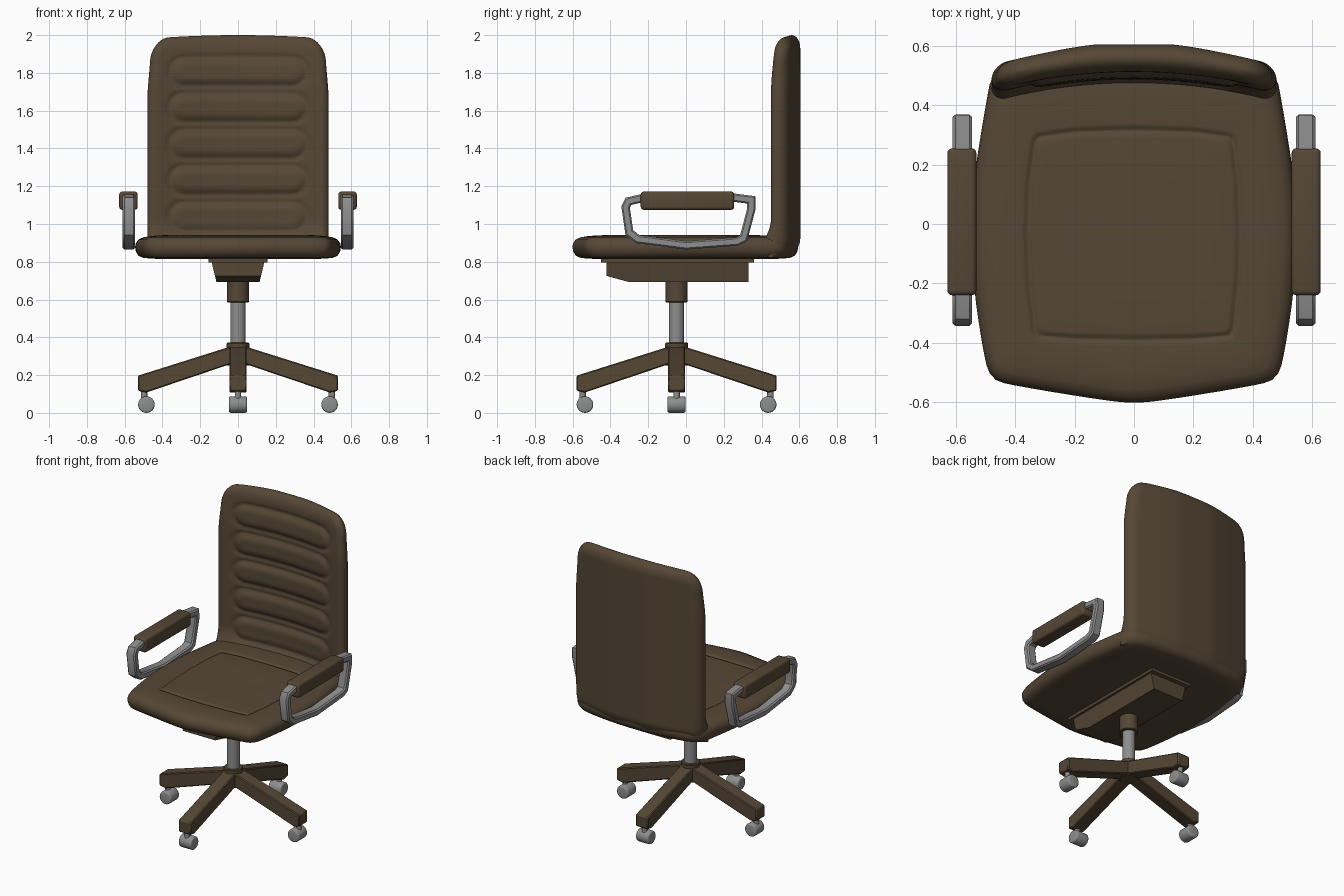
import bpy, bmesh, math
from mathutils import Matrix, Vector

if "Cube" in bpy.data.objects:
    bpy.data.objects.remove(bpy.data.objects["Cube"])


def material(name, rgb):
    m = bpy.data.materials.new(name)
    m.diffuse_color = (*rgb, 1)
    m.use_nodes = True
    m.node_tree.nodes["Principled BSDF"].inputs["Base Color"].default_value = m.diffuse_color
    return m


BROWN = material("brown leather", (0.092, 0.063, 0.036))
GREY = material("grey metal", (0.27, 0.27, 0.27))


def finish(name, bm, mat, bevel=0, segs=2, angle=35):
    bmesh.ops.remove_doubles(bm, verts=bm.verts, dist=1e-4)
    bmesh.ops.recalc_face_normals(bm, faces=bm.faces)
    if bevel:
        edges = [e for e in bm.edges if e.calc_face_angle(0) > 0.6]
        bmesh.ops.bevel(bm, geom=edges, offset=bevel, segments=segs, profile=0.5, affect='EDGES')
    me = bpy.data.meshes.new(name)
    bm.to_mesh(me)
    bm.free()
    ob = bpy.data.objects.new(name, me)
    bpy.context.collection.objects.link(ob)
    me.materials.append(mat)
    bpy.ops.object.select_all(action='DESELECT')
    ob.select_set(True)
    bpy.context.view_layer.objects.active = ob
    bpy.ops.object.shade_smooth_by_angle(angle=math.radians(angle))
    return ob


def loft(rings, caps=True, closed=False):
    bm = bmesh.new()
    vr = [[bm.verts.new(p) for p in r] for r in rings]
    n = len(vr[0])
    pairs = list(zip(vr, vr[1:])) + ([(vr[-1], vr[0])] if closed else [])
    for a, b in pairs:
        for i in range(n):
            j = (i + 1) % n
            bm.faces.new((a[i], a[j], b[j], b[i]))
    if caps and not closed:
        bm.faces.new(vr[0])
        bm.faces.new(vr[-1])
    return bm


def box(name, x, y, z, mat, bevel=0, segs=2):
    rings = [[(x[0], y[0], k), (x[1], y[0], k), (x[1], y[1], k), (x[0], y[1], k)] for k in z]
    return finish(name, loft(rings), mat, bevel, segs)


def cylinder(name, r, depth, matrix, mat, bevel=0, segs=2, n=24):
    bm = bmesh.new()
    bmesh.ops.create_cone(bm, cap_ends=True, segments=n, radius1=r, radius2=r,
                          depth=depth, matrix=matrix)
    return finish(name, bm, mat, bevel, segs)


def smooth(t):
    t = min(max(t, 0), 1)
    return t * t * (3 - 2 * t)


def mirrored(half):
    return half + [(-x, y) for x, y in reversed(half) if x > 0]


def chaikin(pts, times):
    for _ in range(times):
        out = []
        for i, a in enumerate(pts):
            b = pts[(i + 1) % len(pts)]
            out += [(a[0] * .75 + b[0] * .25, a[1] * .75 + b[1] * .25),
                    (a[0] * .25 + b[0] * .75, a[1] * .25 + b[1] * .75)]
        pts = out
    return pts


def ray_radius(poly, c, th):
    # distance from c to the outline in direction th
    dx, dy = math.cos(th), math.sin(th)
    best = 0
    for i, a in enumerate(poly):
        b = poly[(i + 1) % len(poly)]
        ax, ay, ex, ey = a[0] - c[0], a[1] - c[1], b[0] - a[0], b[1] - a[1]
        den = dx * ey - dy * ex
        if abs(den) > 1e-9:
            t, s = (ax * ey - ay * ex) / den, (ax * dy - ay * dx) / den
            if t > 0 and -1e-6 <= s <= 1 + 1e-6:
                best = max(best, t)
    return best


# Seat cushion with a stitched panel
C = (0, -0.04)
outline = chaikin(mirrored([(0, -.606), (.14, -.588), (.40, -.545), (.485, -.525), (.51, -.42),
                            (.545, -.18), (.545, .12), (.50, .40), (.475, .53),
                            (.30, .575), (0, .60)]), 2)
panel = mirrored([(0, -.395), (.2, -.39), (.335, -.378), (.355, -.2), (.362, -.04), (.355, .14),
                  (.335, .295), (.2, .314), (0, .32)])
angles = [2 * math.pi * (i + .5) / 144 for i in range(144)]
R = [ray_radius(outline, C, a) for a in angles]
P = [ray_radius(panel, C, a) for a in angles]


def ring(radii, off, z):
    return [(C[0] + (r + off) * math.cos(a), C[1] + (r + off) * math.sin(a), z)
            for r, a in zip(radii, angles)]


rings = [ring(R, o, z) for o, z in ((-.45, .815), (-.12, .815), (-.045, .82), (-.018, .832), (-.004, .855),
                                    (0, .878), (-.004, .898), (-.018, .918), (-.045, .930), (-.09, .937))]
rings += [ring(P, o, z) for o, z in ((.02, .942), (.008, .940), (0, .932), (-.008, .932),
                                     (-.016, .940), (-.03, .942), (-.2, .938))]
finish("seat", loft(rings), BROWN, angle=60)


# Backrest: curved padded slab with five cushions on its front
def clustered(lo, hi, r, n_edge, n_mid):
    edge = [r * (1 - math.cos(math.pi / 2 * i / n_edge)) for i in range(n_edge)]
    mid = [lo + r + (hi - lo - 2 * r) * i / n_mid for i in range(n_mid + 1)]
    return [lo + e for e in edge] + mid + [hi - e for e in reversed(edge)]


def round_edge(d, r):
    t = min(max(d / r, 0), 1)
    return math.sqrt(max(0, 1 - (1 - t) ** 2))


def half_width(z):
    w = .48 - .015 * smooth((z - 1.65) / .25)
    t = min(max((z - 1.86) / .14, 0), 1)
    return w - .10 * (1 - math.sqrt(1 - t * t))


def cushion(x, z):
    d = min(math.hypot(max(abs(x) - .285, 0), z - zc) for zc in (1.04, 1.232, 1.424, 1.616, 1.808)) - .078
    groove = .009 * math.exp(-(d / .014) ** 2)
    return groove - .012 * smooth(-d / .05)


def back_point(u, z, front):
    w = half_width(z)
    x = u * w
    e = round_edge(w - abs(x), .055) * round_edge(2 - z, .07) * round_edge(z - .82, .04)
    yf = .50 - .062 * (abs(x) / .48) ** 2 + .015 * smooth((z - 1.7) / .3)
    yf -= .05 * max(0, 1 - (z - .9) / .13) ** 2 if z > .9 else .05
    yb = .605 - .07 * (max(0, abs(x) - .12) / .36) ** 1.3 - .03 * smooth((.92 - z) / .1)
    mid, half = (yf + yb) / 2, (yb - yf) / 2
    y = mid - half * e + cushion(x, z) * e if front else mid + half * e
    return (x, y, z - .014 * (x / .4) ** 2 * smooth((z - 1.8) / .2))


us = clustered(-1, 1, .11, 7, 56)
rings = [[back_point(u, z, True) for u in us] + [back_point(u, z, False) for u in reversed(us)]
         for z in clustered(.82, 2.0, .06, 7, 96)]
bm = loft(rings, caps=False)
bmesh.ops.dissolve_degenerate(bm, dist=1e-5, edges=bm.edges)
finish("backrest", bm, BROWN, angle=60)

# Armrests: closed metal loop with a padded top
loop = [(.25, 1.14), (.345, 1.128), (.346, 1.08), (.305, .925), (.27, .907), (0, .887),
        (-.255, .92), (-.30, .955), (-.32, 1.09), (-.305, 1.12), (-.24, 1.135)]
section = [(-.033, -.014), (-.024, -.022), (.024, -.022), (.033, -.014),
           (.033, .014), (.024, .022), (-.024, .022), (-.033, .014)]
for side, label in ((-1, "left"), (1, "right")):
    rings = []
    for i, p in enumerate(loop):
        p = Vector(p)
        a = (p - Vector(loop[i - 1])).normalized()
        b = (Vector(loop[(i + 1) % len(loop)]) - p).normalized()
        t = (a + b).normalized()
        n = Vector((-t.y, t.x)) / max(t.dot(a), .6)
        rings.append([(side * .578 + sx, p.x + n.x * sn, p.y + n.y * sn) for sx, sn in section])
    finish(label + "_arm_frame", loft(rings, closed=True), GREY, angle=40)
    box(label + "_arm_pad", (side * .58 - .049, side * .58 + .049), (-.24, .255), (1.075, 1.172), BROWN, .016, 3)

# Tilt mechanism under the seat
box("seat_plate", (-.155, .155), (-.45, .36), (.796, .825), BROWN)
rings = [[(-.14, y, .80), (.14, y, .80), (hw, y, z), (-hw, y, z)]
         for y, z, hw in ((-.42, .725, .122), (-.30, .692, .114), (.33, .692, .114))]
finish("tilt_mechanism", loft(rings), BROWN)

# Central column
YC = -.05
for name, r, z0, z1, mat in (("column_sleeve", .058, .585, .70, BROWN),
                             ("gas_column", .040, .34, .60, GREY),
                             ("base_hub", .060, .25, .372, BROWN)):
    cylinder(name, r, z1 - z0, Matrix.Translation((0, YC, (z0 + z1) / 2)), mat, .004, 1, 32)

# Four-legged base with casters
profile = [(0, .355), (.05, .348), (.53, .197), (.53, .117), (.485, .108), (.05, .255), (0, .262)]
for k, label in enumerate(("right", "back", "left", "front")):
    place = Matrix.Translation((0, YC, 0)) @ Matrix.Rotation(k * math.pi / 2, 4, 'Z')
    bm = loft([[place @ Vector((r, s, z)) for r, z in profile] for s in (-.046, .046)])
    finish(label + "_leg", bm, BROWN, .006, 1)
    cylinder(label + "_caster_stem", .017, .09, place @ Matrix.Translation((.497, 0, .095)), GREY, n=16)
    wheel = place @ Matrix.Translation((.485, 0, .044)) @ Matrix.Rotation(math.pi / 2, 4, 'X')
    cylinder(label + "_caster_wheel", .044, .096, wheel, GREY, .010, 3)
